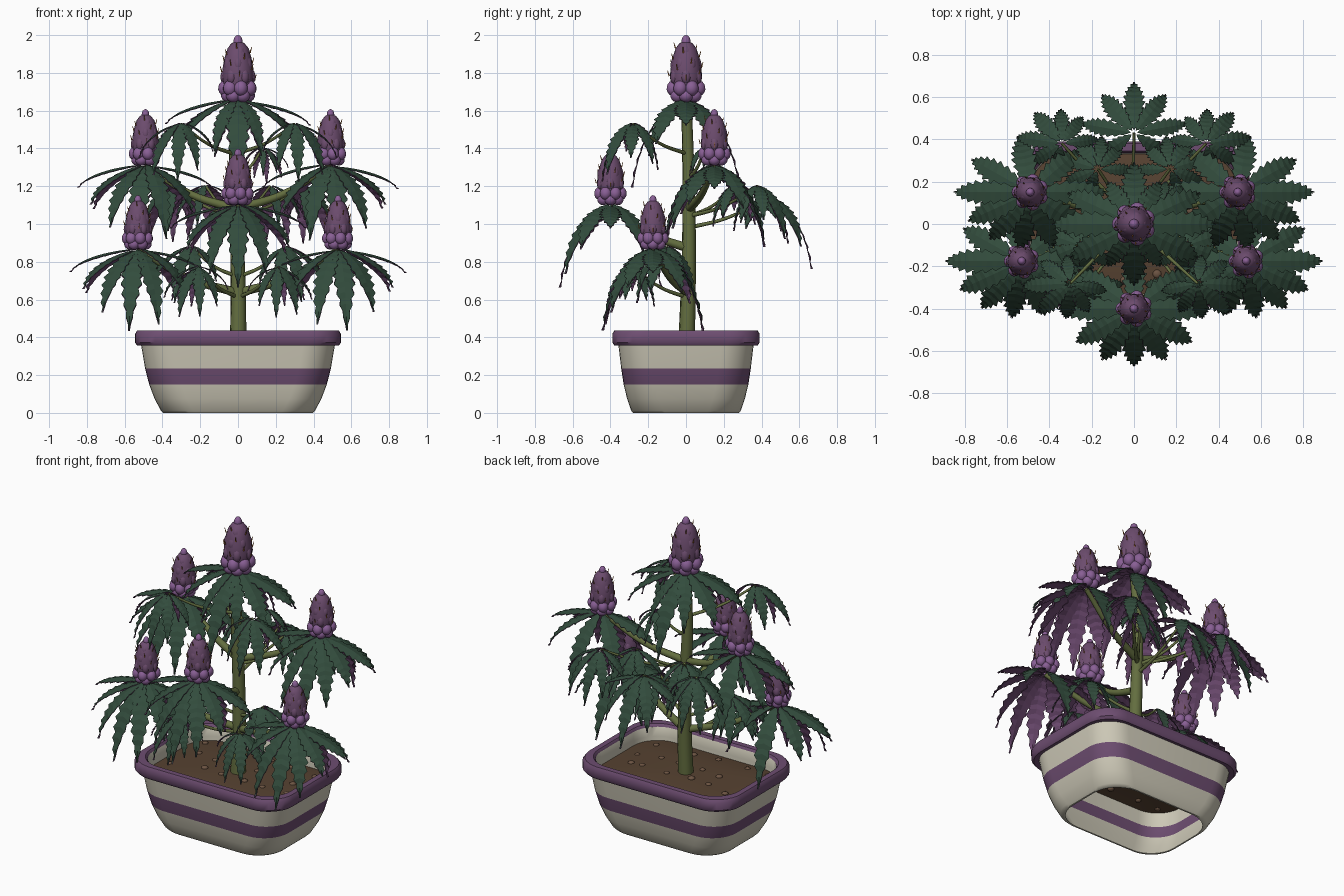
import bpy, bmesh, math, random
from mathutils import Vector, Matrix

if "Cube" in bpy.data.objects:
    bpy.data.objects.remove(bpy.data.objects["Cube"])

random.seed(4)


def mat(name, r, g, b):
    m = bpy.data.materials.new(name)
    m.diffuse_color = (r, g, b, 1)
    m.use_nodes = True
    m.node_tree.nodes["Principled BSDF"].inputs["Base Color"].default_value = m.diffuse_color
    return m


CREAM = mat("cream", 0.62, 0.59, 0.48)
TRIM = mat("trim purple", 0.155, 0.075, 0.165)
SOIL = mat("soil brown", 0.095, 0.055, 0.031)
PEBBLE = mat("pebble brown", 0.15, 0.088, 0.055)
STEM = mat("stem olive", 0.125, 0.155, 0.05)
LEAF = mat("leaf green", 0.032, 0.072, 0.046)
UNDER = mat("leaf underside purple", 0.15, 0.068, 0.16)
CALYX = mat("calyx violet", 0.25, 0.115, 0.30)
BUD = mat("bud plum", 0.15, 0.072, 0.155)
HAIR = mat("hair orange", 0.45, 0.17, 0.04)


def finish(bm, name, mats, smooth=40):
    me = bpy.data.meshes.new(name)
    bm.to_mesh(me)
    bm.free()
    for m in mats:
        me.materials.append(m)
    ob = bpy.data.objects.new(name, me)
    bpy.context.collection.objects.link(ob)
    if smooth:
        bpy.ops.object.select_all(action='DESELECT')
        ob.select_set(True)
        bpy.context.view_layer.objects.active = ob
        bpy.ops.object.shade_smooth_by_angle(angle=math.radians(smooth))
    return ob


def ring(bm, hx, hy, z, r=0.17, seg=8):
    """Rounded rectangle of vertices."""
    out = []
    for i, (sx, sy) in enumerate([(1, 1), (-1, 1), (-1, -1), (1, -1)]):
        for k in range(seg + 1):
            a = math.pi / 2 * (i + k / seg)
            out.append(bm.verts.new((sx * (hx - r) + r * math.cos(a),
                                     sy * (hy - r) + r * math.sin(a), z)))
    return out


def bridge(bm, a, b, idx):
    n = len(a)
    for i in range(n):
        j = (i + 1) % n
        bm.faces.new((a[i], a[j], b[j], b[i])).material_index = idx


def ellipsoid(bm, loc, size, idx, tilt=None, u=12, v=8):
    m = Matrix.Translation(loc) @ (tilt or Matrix()) @ Matrix.Diagonal((*size, 1))
    res = bmesh.ops.create_uvsphere(bm, u_segments=u, v_segments=v, radius=1, matrix=m)
    for f in {f for vert in res['verts'] for f in vert.link_faces}:
        f.material_index = idx


# Pot: open-bottomed shell with a painted band and a rolled rim
profile = [(.395, .28, 0, 0), (.408, .29, .012, 0), (.442, .312, .075, 0), (.47, .33, .15, 1),
           (.492, .343, .235, 0), (.513, .358, .36, 1), (.535, .38, .357, 1), (.545, .39, .372, 1),
           (.545, .39, .418, 1), (.535, .38, .435, 1), (.50, .345, .435, 1), (.49, .335, .42, 0),
           (.488, .333, .36, 0), (.475, .325, .235, 1), (.452, .312, .15, 0), (.424, .294, .075, 0),
           (.385, .27, 0, 0)]
bm = bmesh.new()
loops = [ring(bm, hx, hy, z) for hx, hy, z, _ in profile]
for i, p in enumerate(profile):
    bridge(bm, loops[i], loops[(i + 1) % len(profile)], p[3])
finish(bm, "pot", [CREAM, TRIM])

# Soil: low mound
bm = bmesh.new()
loops = [ring(bm, .486 * s, .332 * s, z, .17 * s) for s, z in ((1, .335), (.8, .347), (.5, .355), (.15, .358))]
for a, b in zip(loops, loops[1:]):
    bridge(bm, a, b, 0)
bm.faces.new(loops[-1])
finish(bm, "soil", [SOIL])

# Pebbles
bm = bmesh.new()
for i in range(6):
    for j in range(4):
        x = -.38 + .152 * i + random.uniform(-.04, .04)
        y = -.24 + .16 * j + random.uniform(-.03, .03)
        s = random.uniform(.016, .022)
        z = .36 - .022 * max(abs(x) / .48, abs(y) / .33) ** 1.7
        ellipsoid(bm, (x, y, z), (s, s, s * .6), 0)
finish(bm, "pebbles", [PEBBLE])


def tube(name, pts, radius, tip=1.0):
    """Smooth tapering branch through the points."""
    cu = bpy.data.curves.new(name, 'CURVE')
    cu.dimensions, cu.bevel_depth = '3D', radius
    cu.bevel_resolution, cu.resolution_u, cu.use_fill_caps = 2, 6, True
    sp = cu.splines.new('BEZIER')
    sp.bezier_points.add(len(pts) - 1)
    for i, (bp, p) in enumerate(zip(sp.bezier_points, pts)):
        bp.co = p
        bp.handle_left_type = bp.handle_right_type = 'AUTO'
        bp.radius = 1 + (tip - 1) * i / (len(pts) - 1)
    cu.materials.append(STEM)
    ob = bpy.data.objects.new(name, cu)
    bpy.context.collection.objects.link(ob)


def stem_at(z):
    return Vector((-.01 + .012 * math.sin(z * 3), .016 * math.sin((z - .3) * 2.3), z))


tube("main_stem", [stem_at(z) for z in (.3, .6, .95, 1.3)] + [(0, 0, 1.7)], .046, .6)


def branch(name, end, rise, radius):
    a, e = stem_at(end[2] - rise), Vector(end)
    mid = a.lerp(e, .5) - Vector((0, 0, rise * .16))
    tube(name, [a, mid, e], radius, .6)


def leaflet(bm, c, a, scale, sag):
    """Serrated drooping blade, steeper toward front and back."""
    s = abs(math.sin(a))
    reach = scale * (.35 - .09 * s - .3 * sag)
    drop = scale * (.12 + sag + (.32 - sag) * s ** 1.5)
    d, side = Vector((math.cos(a), math.sin(a), 0)), Vector((-math.sin(a), math.cos(a), 0))
    rows, n = [], 18
    for i in range(n + 1):
        t = i / n
        w = .062 * scale * max(0.03, math.sin(math.pi * t ** .85))
        if i % 2:
            w *= .7
        p = Vector(c) + d * (.01 + reach * math.sin(1.35 * t) / math.sin(1.35))
        p.z -= drop * t ** 1.6
        edge = Vector((0, 0, -.25 * w)) + d * (.01 * scale if i % 2 == 0 else 0)
        rows.append([bm.verts.new(q) for q in (p + side * w + edge, p, p - side * w + edge)])
    for r0, r1 in zip(rows, rows[1:]):
        for k in (0, 1):
            bm.faces.new((r0[k], r0[k + 1], r1[k + 1], r1[k]))


def fan(name, c, leaves, sag=0):
    """Leaves is a list of (angle, scale)."""
    bm = bmesh.new()
    for a, s in leaves:
        leaflet(bm, (c[0], c[1], c[2] + random.uniform(-.006, .006)), math.radians(a), s, sag)
    ob = finish(bm, name, [LEAF, UNDER], 0)
    so = ob.modifiers.new("two_sided", 'SOLIDIFY')
    so.thickness, so.offset = .004, -1
    so.material_offset = so.material_offset_rim = 1


def flower(name, base, s):
    """Bud: tapered core, plump lower calyxes, tip and fine hairs."""
    bm = bmesh.new()
    prof = [(.02, 0), (.06, .03), (.08, .09), (.085, .14), (.08, .19), (.07, .24), (.055, .285),
            (.035, .312), (.004, .325)]
    rad = lambda z: next(r0 + (r1 - r0) * (z - z0) / (z1 - z0)
                         for (r0, z0), (r1, z1) in zip(prof, prof[1:]) if z0 <= z <= z1)
    loops = [[bm.verts.new((r * math.cos(k * math.pi / 8), r * math.sin(k * math.pi / 8), z))
              for k in range(16)] for r, z in prof]
    for a, b in zip(loops, loops[1:]):
        bridge(bm, a, b, 0)
    # (height, ring radius, count, width, half height, colour)
    for row, (z, r, n, w, h, idx) in enumerate([
            (.035, .052, 6, .038, .036, 1), (.075, .068, 7, .037, .042, 1),
            (.14, .064, 6, .028, .045, 0), (.205, .054, 6, .027, .045, 0), (.265, .036, 5, .026, .038, 0)]):
        for k in range(n):
            a = 2 * math.pi * (k + row * .5) / n
            tilt = Matrix.Rotation(a, 4, 'Z') @ Matrix.Rotation(-.2, 4, 'Y')
            ellipsoid(bm, (r * math.cos(a), r * math.sin(a), z), (w, w, h), idx, tilt)
    ellipsoid(bm, (0, 0, .32), (.024, .024, .035), 1)
    for k in range(16):
        a, z = k * 2.4, .12 + .17 * k / 15
        r = rad(z) + .009
        place = (Matrix.Translation((r * math.cos(a), r * math.sin(a), z + .01))
                 @ Matrix.Rotation(a, 4, 'Z') @ Matrix.Rotation(.3, 4, 'Y'))
        res = bmesh.ops.create_cone(bm, segments=5, radius1=.004, radius2=.0015, depth=.032,
                                    cap_ends=True, matrix=place)
        for f in {f for v in res['verts'] for f in v.link_faces}:
            f.material_index = 2
    bmesh.ops.transform(bm, matrix=Matrix.Translation(base) @ Matrix.Scale(s, 4), verts=bm.verts)
    finish(bm, name, [BUD, CALYX, HAIR], 50)


# Flowering tips, each with a full collar of leaflets
COLLAR = (0, 35, 90, 145, 180, 210, 238, 270, 302, 330)
flower("top_bud", (0, 0, 1.645), 1)
fan("top_collar", (0, 0, 1.655), [(a, 1.05) for a in (0, 25, 90, 155, 180, 208, 270, 332)]
    + [(a, .8) for a in (58, 122, 238, 302)])
tips = [("front", (0, -.40, 1.10), .84, 0)]
for sx, sd in ((-1, "left"), (1, "right")):
    tips += [("upper_" + sd, (.49 * sx, .15, 1.31), .84, sx), ("lower_" + sd, (.53 * sx, -.175, .865), .81, sx)]
for nm, p, s, sx in tips:
    flower(nm + "_bud", p, s)
    # steep leaflets lean outward, away from the stem
    fan(nm + "_collar", p, [(a - 10 * sx * math.sin(math.radians(a)), .98) for a in COLLAR])
    branch(nm + "_branch", p, .23, .024)

# Fan leaves on their own stalks
fans = [("back", (0, .43, 1.14), .86), ("inner", (.13, .10, 1.40), .45)]
for sx, sd in ((-1, "left"), (1, "right")):
    fans += [("high_" + sd, (.30 * sx, -.28, 1.53), .76), ("rear_" + sd, (.34 * sx, .38, 1.20), .74),
             ("middle_" + sd, (.17 * sx, .26, 1.20), .7),
             ("low_" + sd, (.25 * sx, -.10, .88), .8), ("low_front_" + sd, (.21 * sx, -.28, .77), .66)]
for nm, p, s in fans:
    out = math.degrees(math.atan2(p[1], p[0]))
    fan(nm + "_fan_leaf", p, [(out + k, s * (1 - abs(k) / 450)) for k in (-125, -80, -40, 0, 40, 80, 125)],
        0 if nm == "back" else .13)
    branch(nm + "_stalk", p, .16, .011)
